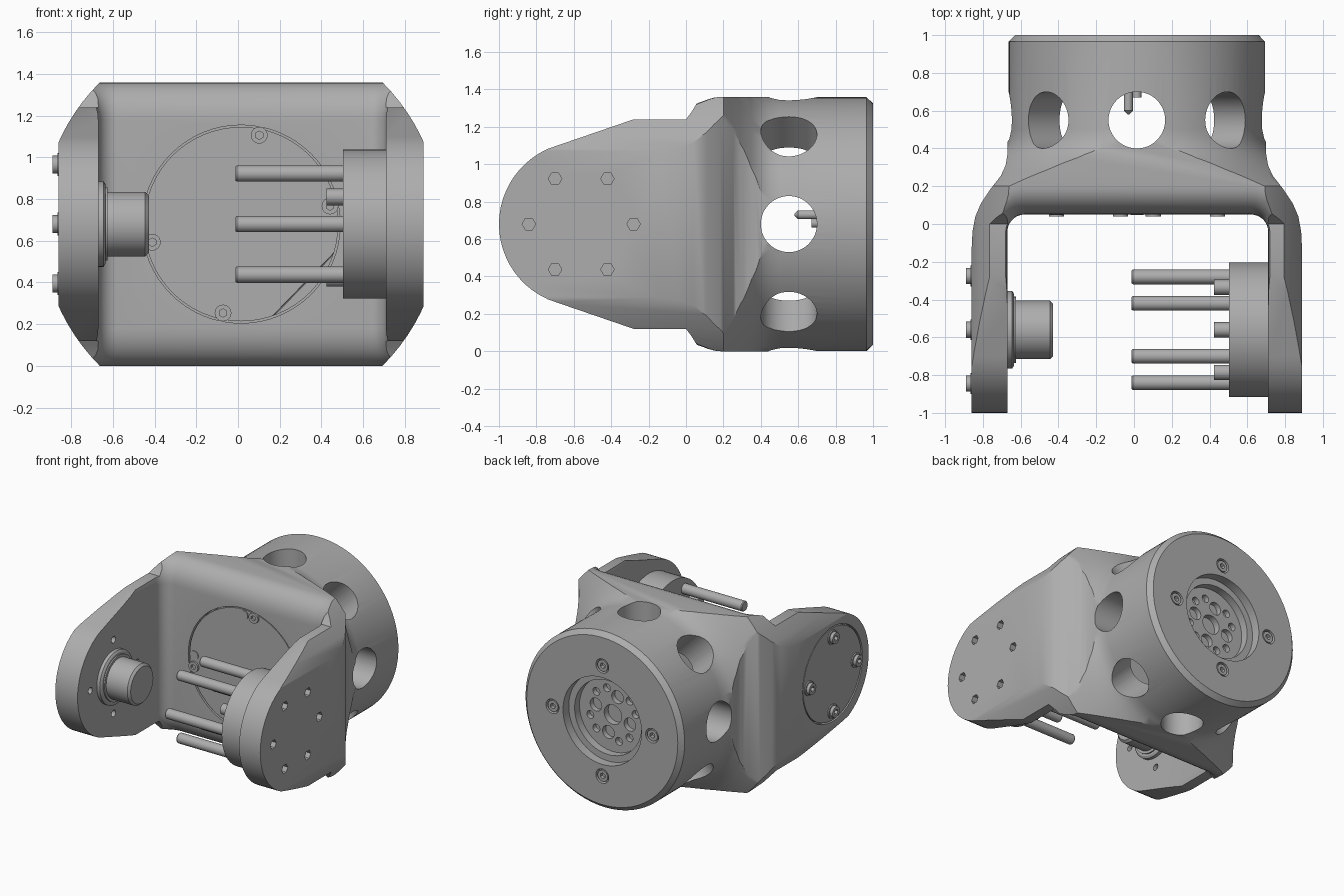
import bpy, bmesh
from math import sin, cos, pi, radians
from mathutils import Vector, Matrix

if "Cube" in bpy.data.objects:
    bpy.data.objects.remove(bpy.data.objects["Cube"])

GREY = (0.42, 0.42, 0.42, 1)
mat = bpy.data.materials.new("satin grey")
mat.use_nodes = True
mat.diffuse_color = GREY
mat.node_tree.nodes["Principled BSDF"].inputs["Base Color"].default_value = GREY

X0, Z0, PIVOT = 0.015, 0.68, -0.56      # bore axis and arm pivot
IN_L, IN_R = -0.67, 0.71                # inner faces of the arms
parts = []


def finish(name, bm):
    bmesh.ops.recalc_face_normals(bm, faces=bm.faces)
    me = bpy.data.meshes.new(name)
    bm.to_mesh(me)
    bm.free()
    me.materials.append(mat)
    ob = bpy.data.objects.new(name, me)
    bpy.context.collection.objects.link(ob)
    parts.append(ob)
    return ob


def cyl(name, p, q, r1, r2=None, seg=48):
    """Cylinder or cone from p to q."""
    p, q = Vector(p), Vector(q)
    rot = Vector((0, 0, 1)).rotation_difference(q - p).to_matrix().to_4x4()
    bm = bmesh.new()
    bmesh.ops.create_cone(bm, cap_ends=True, segments=seg, radius1=r1,
                          radius2=r1 if r2 is None else r2, depth=(q - p).length,
                          matrix=Matrix.Translation((p + q) / 2) @ rot)
    return finish(name, bm)


def loft(name, rings):
    """Closed solid through rings of equal point count."""
    bm = bmesh.new()
    vs = [[bm.verts.new(c) for c in ring] for ring in rings]
    n = len(vs[0])
    for a, b in zip(vs, vs[1:]):
        for i in range(n):
            bm.faces.new((a[i], a[(i + 1) % n], b[(i + 1) % n], b[i]))
    bm.faces.new(vs[0])
    bm.faces.new(vs[-1])
    return finish(name, bm)


def boolean(ob, tools, op="DIFFERENCE"):
    for tool in tools:
        mod = ob.modifiers.new("cut", "BOOLEAN")
        mod.operation, mod.solver, mod.object = op, "EXACT", tool
        bpy.context.view_layer.objects.active = ob
        bpy.ops.object.modifier_apply(modifier=mod.name)
        parts.remove(tool)
        bpy.data.objects.remove(tool)
    return ob


def polar(r, deg):
    return X0 + r * cos(radians(deg)), Z0 + r * sin(radians(deg))


def socket_screw(name, p, direction, r, h):
    """Screw head with a hex socket, seated at p."""
    p, d = Vector(p), Vector(direction)
    head = cyl(name, p, p + d * h, r, seg=24)
    boolean(head, [cyl("socket", p + d * h * 0.4, p + d * (h + 0.02), r * 0.5, seg=6)])


# Body: turned outer form, trimmed by the plan and the side outline
profile = [(-1.1, .96), (.2, .96), (.24, .9), (.29, .825), (.35, .75), (.4, .705),
           (.45, .685), (.5, .679), (.965, .679), (1, .645)]
body = loft("yoke_body", [[(X0 + r * cos(i * pi / 48), y, Z0 + r * sin(i * pi / 48))
                           for i in range(96)] for y, r in profile])
half = [(.875, -1.2), (.875, -.14), (.87, -.04), (.855, .04), (.825, .11),
        (.775, .185), (.72, .255), (.695, .31), (.685, .37), (.685, 1.1)]
plan = [(X0 + d, y) for d, y in half] + [(X0 - d, y) for d, y in reversed(half)]
plan_tool = loft("plan", [[(x, y, z) for x, y in plan] for z in (0, 2 * Z0)])
upper = [(PIVOT + .44 * cos(radians(a)), .44 * sin(radians(a))) for a in range(180, 108, -6)]
upper += [(-.7, .416), (-.28, .56), (0, .56), (.03, .6), (.06, .65), (.1, .9), (1.2, .9)]
side = upper + [(y, -z) for y, z in reversed(upper[1:])]
side_tool = loft("side", [[(x, y, Z0 + z) for y, z in side] for x in (-1.2, 1.2)])
boolean(body, [plan_tool, side_tool], "INTERSECT")


# Channel between the arms, flared to round over its rims
def channel_outline(o, z, r=0.09):
    pts = [(IN_L - o, -1.5, z)]
    for cx, start in ((IN_L + r, 180), (IN_R - r, 90)):
        pts += [(cx + (r + o) * cos(radians(start - a)), .05 - r + (r + o) * sin(radians(start - a)), z)
                for a in range(0, 91, 10)]
    return pts + [(IN_R + o, -1.5, z)]


flare = [(.15 * (1 - cos(t * pi / 16)), Z0 - .18 + .18 * sin(t * pi / 16)) for t in range(9)]
flare.append((.15, Z0 + .2))
levels = [(o, Z0 - h) for o, h in reversed(flare)] + [(o, Z0 + h) for o, h in flare]
boolean(body, [loft("channel", [channel_outline(o, z) for o, z in levels])])

# Hollow drum, radial windows and end recess
cuts = [cyl("cover_seat", (X0, -.1, Z0), (X0, .12, Z0), .475, seg=64),
        cyl("cavity", (X0, .1, Z0), (X0, .74, Z0), .455, seg=64),
        cyl("recess", (X0, .93, Z0), (X0, 1.05, Z0), .335, seg=64),
        cyl("recess_floor", (X0, .87, Z0), (X0, .95, Z0), .285, seg=64)]
for deg in range(0, 180, 45):
    d = Vector((cos(radians(deg)), 0, sin(radians(deg))))
    c = Vector((X0, .55, Z0))
    cuts.append(cyl("window", c - d, c + d, .15))

# End face: screw counterbores and coupling holes
for deg in range(0, 360, 90):
    x, z = polar(.425, deg)
    cuts.append(cyl("counterbore", (x, .96, z), (x, 1.1, z), .055, seg=24))
cuts.append(cyl("coupling_bore", (X0, .82, Z0), (X0, .9, Z0), .075, seg=32))
for i in range(12):
    x, z = polar(.2 if i % 3 else .15, i * 30 + 15)
    cuts.append(cyl("coupling_hole", (x, .83, z), (x, .9, z), .03 if i % 3 else .05, seg=20))

# Right arm hex sockets and left arm cover seat and inner holes
HEX = [(PIVOT + .28 * cos(i * pi / 3), Z0 + .28 * sin(i * pi / 3)) for i in range(6)]
QUAD = [(PIVOT + .285 * cos(i * pi / 2), Z0 + .285 * sin(i * pi / 2)) for i in range(4)]
for y, z in HEX:
    cuts.append(cyl("hex_socket", (.84, y, z), (.95, y, z), .036, seg=6))
cuts.append(cyl("side_seat", (-.95, PIVOT, Z0), (-.83, PIVOT, Z0), .365, seg=64))
for y, z in QUAD:
    cuts.append(cyl("inner_hole", (-.7, y, z), (-.6, y, z), .025, seg=16))
boolean(body, cuts)

for deg in range(0, 360, 90):
    x, z = polar(.425, deg)
    socket_screw("end_screw", (x, .95, z), (0, 1, 0), .043, .045)

# Front cover disc with its split line, dowels and screws
cover = cyl("front_cover", (X0, .055, Z0), (X0, .13, Z0), .466, seg=64)
a, b = Vector((.14, .05, .21)), Vector((.48, .05, .56))
boolean(cover, [cyl("split_line", a, b, .008, seg=4)])
for deg in range(0, 360, 90):
    x, z = polar(.425, deg)
    cyl("cover_dowel", (x, .048, z), (x, .1, z), .034, seg=24)
for deg in (11.5, 78.5, 191.5, 258.5):
    x, z = polar(.435, deg)
    socket_screw("cover_screw", (x, .1, z), (0, -1, 0), .04, .06)

# Small pins inside the drum
cyl("inner_pin", (-.03, .6, .73), (-.03, .76, .73), .024, seg=16)
cyl("inner_pin_tip", (-.03, .58, .73), (-.03, .6, .73), .004, .024, seg=16)
cyl("inner_stub", (.015, .67, .685), (.015, .76, .685), .024, seg=16)

# Left arm: outer cover, bolts and stepped hub
cyl("side_cover", (-.857, PIVOT, Z0), (-.82, PIVOT, Z0), .355, seg=64)
for y, z in QUAD:
    cyl("bolt_washer", (-.866, y, z), (-.85, y, z), .055, seg=24)
    socket_screw("side_bolt", (-.85, y, z), (-1, 0, 0), .043, .04)
for x0, x1, r0, r1 in ((-.69, -.645, .205, .205), (-.645, -.635, .205, .19),
                       (-.635, -.625, .175, .175), (-.64, -.445, .155, .155),
                       (-.445, -.428, .155, .138)):
    cyl("hub_step", (x0, PIVOT, Z0), (x1, PIVOT, Z0), r0, r1, seg=56)

# Right arm: boss with long rods and short locating pins
cyl("boss", (.503, PIVOT, Z0), (.75, PIVOT, Z0), .357, seg=64)
for y, z in HEX:
    cyl("long_rod", (-.005, y, z), (.52, y, z), .039, seg=24)
    cyl("rod_tip", (-.012, y, z), (-.005, y, z), .034, .039, seg=24)
for deg in (30, 150, 270):
    y, z = PIVOT + .26 * cos(radians(deg)), Z0 + .26 * sin(radians(deg))
    cyl("locating_pin", (.424, y, z), (.52, y, z), .04, seg=24)

# Smooth shading with sharp edges kept
bpy.ops.object.select_all(action="DESELECT")
for ob in parts:
    ob.select_set(True)
bpy.context.view_layer.objects.active = body
bpy.ops.object.shade_smooth_by_angle(angle=radians(30))
